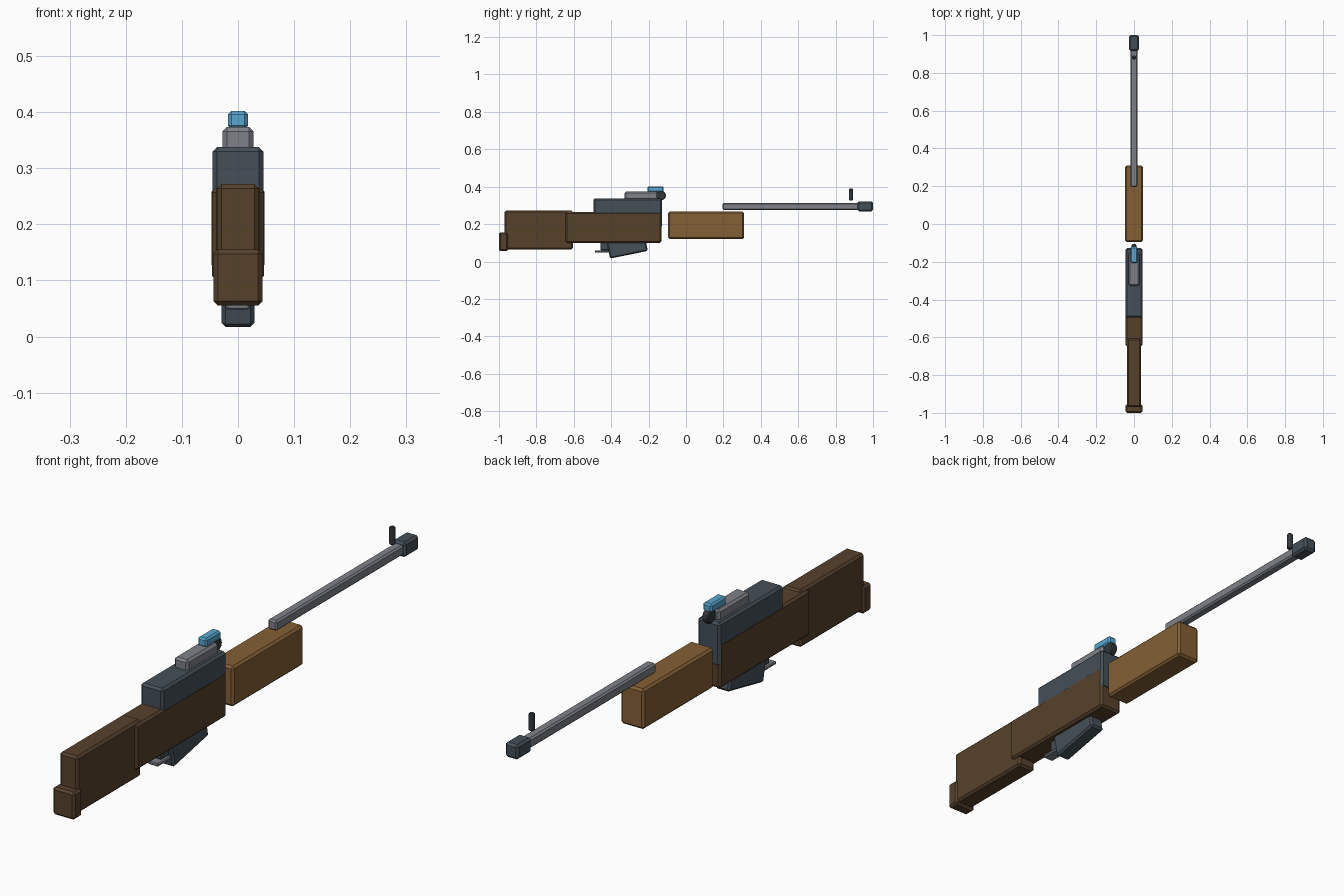
import bpy
import math

cube = bpy.data.objects.get("Cube")
if cube:
    bpy.data.objects.remove(cube, do_unlink=True)


def material(name, rgb):
    m = bpy.data.materials.new(name)
    m.use_nodes = True
    m.diffuse_color = (*rgb, 1)
    m.node_tree.nodes["Principled BSDF"].inputs["Base Color"].default_value = (*rgb, 1)
    return m


dark_wood = material("dark_wood", (0.095, 0.053, 0.025))
light_wood = material("light_wood", (0.23, 0.115, 0.035))
gunmetal = material("gunmetal", (0.06, 0.08, 0.098))
black_metal = material("black_metal", (0.035, 0.04, 0.045))
steel = material("steel", (0.21, 0.22, 0.25))
blue = material("blue", (0.1, 0.38, 0.62))


def finish(obj, name, mat, bevel):
    obj.name = name
    obj.data.materials.append(mat)
    mod = obj.modifiers.new("edge", "BEVEL")
    mod.width = bevel
    mod.segments = 1
    mod.limit_method = "ANGLE"
    mod.angle_limit = math.radians(50)
    return obj


def box(name, mat, half_width, y, z, bevel=0.008, tilt=0):
    """Chamfered box centred on x, spanning the y and z ranges."""
    bpy.ops.mesh.primitive_cube_add(size=1, location=(0, sum(y) / 2, sum(z) / 2))
    obj = bpy.context.object
    obj.scale = (2 * half_width, y[1] - y[0], z[1] - z[0])
    bpy.ops.object.transform_apply(location=False, rotation=False, scale=True)
    obj.rotation_euler.x = math.radians(tilt)
    return finish(obj, name, mat, bevel)


def cylinder(name, mat, radius, depth, location, rotation=(0, 0, 0), bevel=0.004):
    bpy.ops.mesh.primitive_cylinder_add(vertices=12, radius=radius, depth=depth,
                                        location=location, rotation=rotation)
    return finish(bpy.context.object, name, mat, bevel)


# Wooden furniture
box("butt_stock", dark_wood, 0.037, (-0.97, -0.605), (0.065, 0.272))
box("butt_pad", dark_wood, 0.044, (-1.0, -0.952), (0.055, 0.155))
box("lower_body", dark_wood, 0.046, (-0.645, -0.13), (0.1, 0.265))
box("fore_end", light_wood, 0.047, (-0.095, 0.31), (0.12, 0.266))

# Receiver and sight rail
box("receiver", gunmetal, 0.045, (-0.495, -0.128), (0.18, 0.338))
box("sight_rail", steel, 0.028, (-0.328, -0.15), (0.33, 0.373))
box("sight_block", blue, 0.018, (-0.207, -0.12), (0.37, 0.402), 0.006)
cylinder("rear_sight", black_metal, 0.025, 0.026, (0, -0.132, 0.353), (0, math.pi / 2, 0))

# Magazine and trigger group
box("magazine", gunmetal, 0.029, (-0.419, -0.213), (0.035, 0.145), 0.007, 11.5)
box("trigger", gunmetal, 0.014, (-0.458, -0.405), (0.06, 0.12), 0.004)
box("trigger_guard", steel, 0.021, (-0.487, -0.39), (0.048, 0.06), 0.003)

# Barrel, muzzle and front sight
box("barrel", steel, 0.018, (0.195, 0.925), (0.276, 0.313), 0.006)
box("muzzle", gunmetal, 0.026, (0.917, 1.0), (0.268, 0.322))
cylinder("front_sight", black_metal, 0.011, 0.064, (0, 0.882, 0.358))
